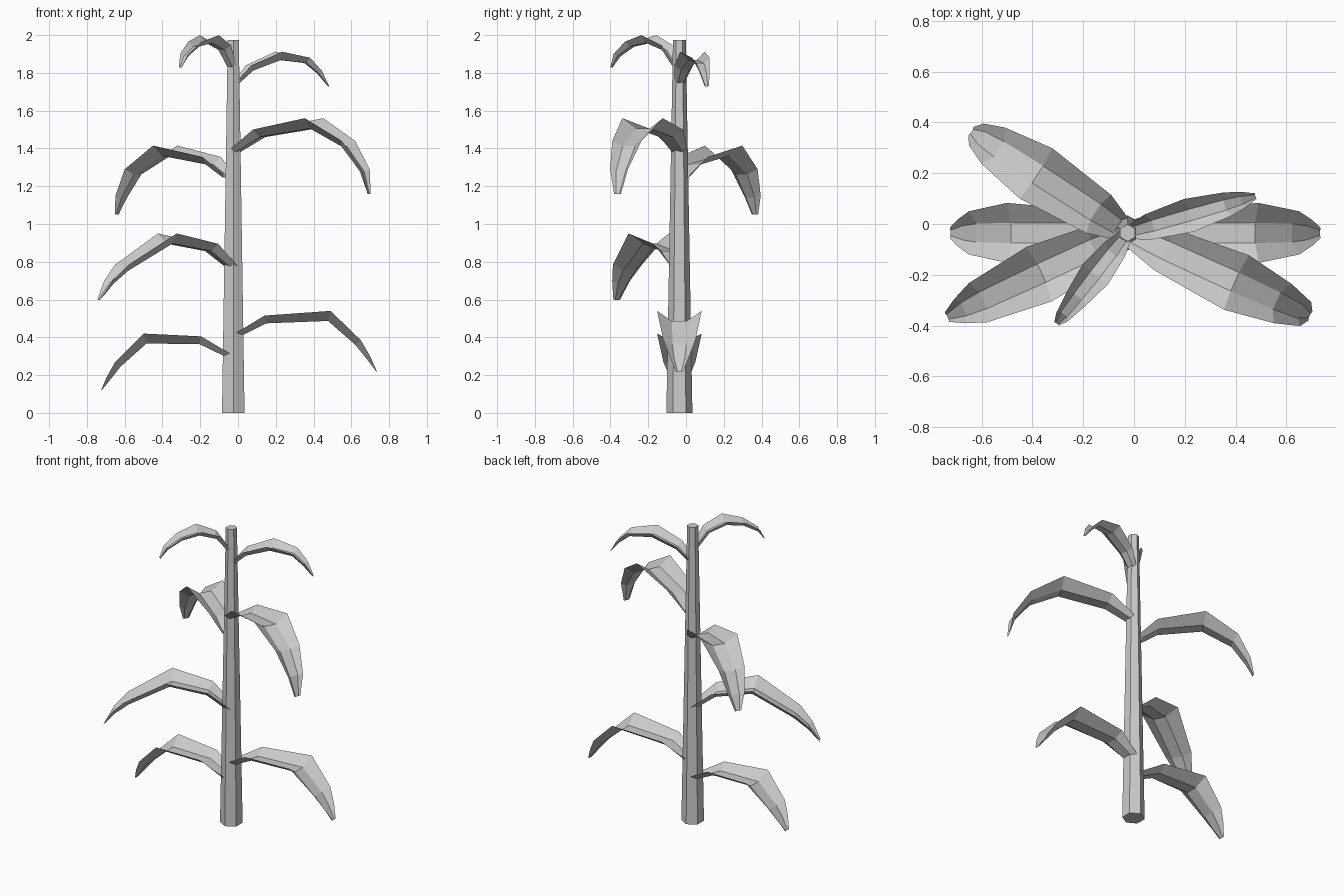
import bpy, bmesh
from math import radians, cos, sin
from mathutils import Vector

if "Cube" in bpy.data.objects:
    bpy.data.objects.remove(bpy.data.objects["Cube"])

CX, CY = -0.025, -0.035
HEIGHT = 1.975

# six-sided tapering stalk
bpy.ops.mesh.primitive_cone_add(vertices=6, radius1=0.069, radius2=0.034,
                                depth=HEIGHT, location=(CX, CY, HEIGHT / 2))
bpy.context.object.name = "stalk"

# leaf cross-section at each station: half width, gutter half width, gutter depth
SECTION = [(0.050, 0.030, 0.025), (0.090, 0.038, 0.042), (0.118, 0.040, 0.055),
           (0.085, 0.036, 0.038), (0.052, 0.028, 0.024), (0.020, 0.010, 0.003)]


def leaf(name, azimuth, size, path):
    """Trough-shaped leaf; path holds the (distance, height) of its rim."""
    a = radians(azimuth)
    out, side = Vector((cos(a), sin(a), 0)), Vector((-sin(a), cos(a), 0))
    up = Vector((0, 0, 1))
    centre = Vector((CX, CY, 0))
    bm = bmesh.new()
    rows = []
    for i, ((r, z), (w, g, d)) in enumerate(zip(path, SECTION)):
        p, q = path[max(i - 1, 0)], path[min(i + 1, len(path) - 1)]
        tangent = Vector((q[0] - p[0], q[1] - p[1])).normalized()
        down = out * tangent.y - up * tangent.x
        rim = centre + out * r + up * z
        low = rim + down * d * size[1]
        s = size[0]
        rows.append([bm.verts.new(v) for v in (rim - side * w * s, low - side * g * s,
                                               low + side * g * s, rim + side * w * s)])
    for a_row, b_row in zip(rows, rows[1:]):
        for j in range(3):
            bm.faces.new((a_row[j], b_row[j], b_row[j + 1], a_row[j + 1]))
    mesh = bpy.data.meshes.new(name)
    bm.to_mesh(mesh)
    bm.free()
    bpy.context.collection.objects.link(bpy.data.objects.new(name, mesh))


# leaves from the bottom to the top
leaf("leaf_low_left", 180, (1, 1),
     [(0.01, 0.31), (0.17, 0.405), (0.475, 0.42), (0.625, 0.27), (0.67, 0.19), (0.70, 0.12)])
leaf("leaf_low_right", 0, (1, 1),
     [(0.01, 0.42), (0.165, 0.515), (0.515, 0.54), (0.675, 0.385), (0.725, 0.30), (0.76, 0.22)])
leaf("leaf_mid_left", 205, (1, 1),
     [(0.00, 0.78), (0.13, 0.895), (0.385, 0.95), (0.65, 0.785), (0.73, 0.70), (0.785, 0.60)])
leaf("leaf_back_left", 147, (1, 1),
     [(0.03, 1.265), (0.136, 1.355), (0.43, 1.415), (0.63, 1.29), (0.71, 1.15), (0.735, 1.05)])
leaf("leaf_mid_right", -24.5, (1, 1),
     [(0.01, 1.40), (0.155, 1.50), (0.47, 1.56), (0.67, 1.44), (0.77, 1.29), (0.79, 1.16)])
leaf("leaf_top_right", 16, (0.57, 0.8),
     [(0.01, 1.755), (0.085, 1.84), (0.25, 1.912), (0.41, 1.88), (0.48, 1.81), (0.525, 1.73)])
leaf("leaf_top_left", 232, (0.54, 0.75),
     [(0.01, 1.835), (0.08, 1.945), (0.205, 2.0), (0.33, 1.965), (0.42, 1.90), (0.455, 1.83)])
